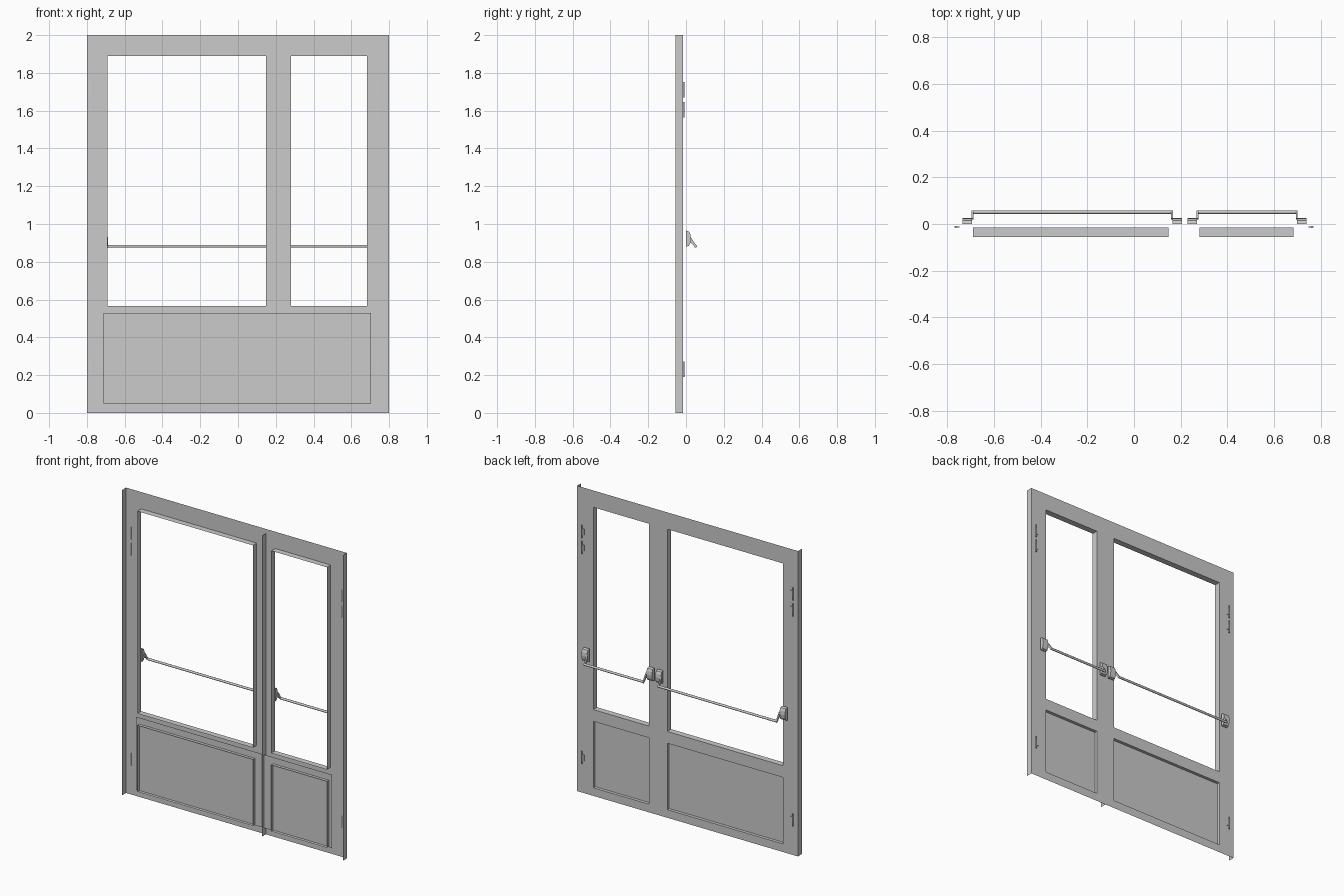
import bpy
import bmesh
from mathutils import Vector

cube = bpy.data.objects.get("Cube")
if cube:
    bpy.data.objects.remove(cube)

grey = bpy.data.materials.new("light grey")
grey.use_nodes = True
grey.diffuse_color = (0.6, 0.6, 0.6, 1)
grey.node_tree.nodes["Principled BSDF"].inputs["Base Color"].default_value = (0.6, 0.6, 0.6, 1)

BACK, FRONT, PLATE = -0.016, -0.056, -0.036   # depths of the folded sheet
HALF, TOP, SPLIT = 0.8, 2.0, 0.2125
LEAVES = {"wide": (-0.69, 0.147), "narrow": (0.28, 0.683)}
WINDOW = (0.565, 1.89)
PANEL = (0.053, 0.488)


def finish(name, bm):
    mesh = bpy.data.meshes.new(name)
    bm.to_mesh(mesh)
    bm.free()
    mesh.materials.append(grey)
    obj = bpy.data.objects.new(name, mesh)
    bpy.context.collection.objects.link(obj)
    return obj


def quad(bm, *points):
    return bm.faces.new([bm.verts.new(p) for p in points])


def ring(name, x0, x1, z0, z1, y0, y1):
    """Open rectangular sleeve running from depth y0 to y1."""
    bm = bmesh.new()
    corners = [(x0, z0), (x1, z0), (x1, z1), (x0, z1)]
    for i, (ax, az) in enumerate(corners):
        bx, bz = corners[(i + 1) % len(corners)]
        quad(bm, (ax, y0, az), (bx, y0, bz), (bx, y1, bz), (ax, y1, az))
    bmesh.ops.remove_doubles(bm, verts=bm.verts, dist=0.0001)
    return finish(name, bm)


def fin(name, x, z1):
    """Sheet flange folded forward."""
    bm = bmesh.new()
    quad(bm, (x, BACK, 0), (x, FRONT, 0), (x, FRONT, z1), (x, BACK, z1))
    return finish(name, bm)


def extrude_x(name, profile, x0, x1):
    """Solid with a (y, z) profile swept along x."""
    bm = bmesh.new()
    face = quad(bm, *[(x0, y, z) for y, z in profile])
    swept = bmesh.ops.extrude_face_region(bm, geom=[face])["geom"]
    verts = [g for g in swept if isinstance(g, bmesh.types.BMVert)]
    bmesh.ops.translate(bm, verts=verts, vec=(x1 - x0, 0, 0))
    bmesh.ops.recalc_face_normals(bm, faces=bm.faces)
    return finish(name, bm)


def rod(name, start, end, radius):
    a, b = Vector(start), Vector(end)
    bm = bmesh.new()
    bmesh.ops.create_cone(bm, cap_ends=True, segments=12, radius1=radius,
                          radius2=radius, depth=(b - a).length)
    bmesh.ops.rotate(bm, verts=bm.verts,
                     matrix=Vector((0, 0, 1)).rotation_difference(b - a).to_matrix())
    bmesh.ops.translate(bm, verts=bm.verts, vec=(a + b) / 2)
    for f in bm.faces:
        f.smooth = len(f.verts) == 4
    return finish(name, bm)


# Back sheet with openings for windows and panels
xs = [-HALF, *LEAVES["wide"], *LEAVES["narrow"], HALF]
zs = [0, *PANEL, *WINDOW, TOP]
bm = bmesh.new()
for i in range(len(xs) - 1):
    for k in range(len(zs) - 1):
        if i % 2 and k % 2:
            continue
        quad(bm, (xs[i], BACK, zs[k]), (xs[i + 1], BACK, zs[k]),
             (xs[i + 1], BACK, zs[k + 1]), (xs[i], BACK, zs[k + 1]))
bmesh.ops.remove_doubles(bm, verts=bm.verts, dist=0.0001)
finish("door_sheet", bm)

# Folded edges and the meeting edge of the two leaves
fin("right_edge", -HALF, TOP)
fin("left_edge", HALF, TOP)
fin("meeting_edge", SPLIT, 1.97)

# Lower plate behind the panel openings
bm = bmesh.new()
quad(bm, (-0.713, PLATE, 0.05), (0.705, PLATE, 0.05),
     (0.705, PLATE, 0.53), (-0.713, PLATE, 0.53))
finish("lower_plate", bm)

# Sleeves around windows and panels
for leaf, (x0, x1) in LEAVES.items():
    ring(leaf + "_window_sleeve", x0, x1, *WINDOW, BACK, FRONT)
    ring(leaf + "_panel_sleeve", x0, x1, *PANEL, BACK, FRONT)

# Push bars: rounded housings, sloping arms and a rod
HOUSING = [(0, 0.88), (0.016, 0.885), (0.023, 0.9), (0.026, 0.922),
           (0.023, 0.945), (0.016, 0.96), (0, 0.965)]
ARM = [(0.02, 0.908), (0.053, 0.873), (0.058, 0.882), (0.024, 0.932)]
for leaf, (x0, x1) in {"wide": (-0.695, 0.165), "narrow": (0.27, 0.7)}.items():
    rod(leaf + "_push_bar", (x0, 0.051, 0.882), (x1, 0.051, 0.882), 0.0075)
    for side, x, out in (("right", x0, -1), ("left", x1, 1)):
        extrude_x(f"{leaf}_{side}_housing", HOUSING, x, x + out * 0.04)
        extrude_x(f"{leaf}_{side}_arm", ARM, x - out * 0.006, x + out * 0.002)

# Hinges: barrel with a small leaf plate
for side, sx in (("right", -1), ("left", 1)):
    for n, z in enumerate((0.19, 1.565, 1.67)):
        x = sx * 0.765
        rod(f"{side}_hinge_barrel_{n}", (x, -0.0125, z), (x, -0.0125, z + 0.082), 0.005)
        plate = [(-0.0155, z + 0.02), (-0.011, z + 0.02),
                 (-0.011, z + 0.062), (-0.0155, z + 0.062)]
        extrude_x(f"{side}_hinge_leaf_{n}", plate, x, x - sx * 0.017)
